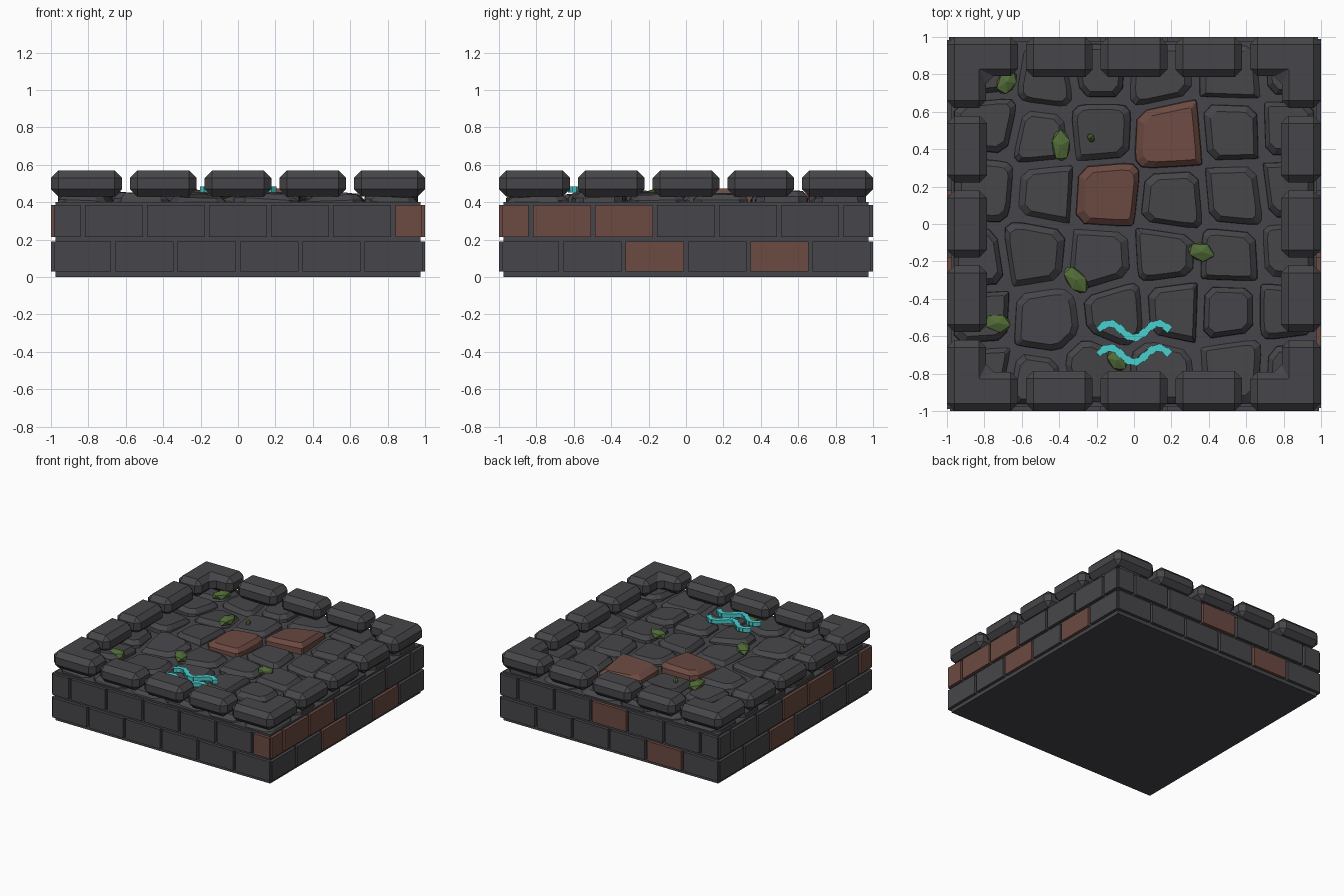
import bpy, bmesh, math, random
from mathutils import Vector, Matrix

if "Cube" in bpy.data.objects:
    bpy.data.objects.remove(bpy.data.objects["Cube"])

random.seed(4)


def material(name, rgb):
    m = bpy.data.materials.new(name)
    m.diffuse_color = (*rgb, 1)
    m.use_nodes = True
    m.node_tree.nodes["Principled BSDF"].inputs["Base Color"].default_value = m.diffuse_color
    return m


GREY = material("dark stone", (0.062, 0.062, 0.069))
RED = material("red brick", (0.15, 0.068, 0.054))
GREEN = material("moss green", (0.085, 0.15, 0.040))
CYAN = material("water cyan", (0.07, 0.62, 0.62))


def finish(bm, name, mats, bevel=0):
    bmesh.ops.recalc_face_normals(bm, faces=bm.faces)
    me = bpy.data.meshes.new(name)
    bm.to_mesh(me)
    bm.free()
    for m in mats:
        me.materials.append(m)
    ob = bpy.data.objects.new(name, me)
    bpy.context.collection.objects.link(ob)
    if bevel:
        mod = ob.modifiers.new("chamfer", "BEVEL")
        mod.width, mod.segments, mod.limit_method = bevel, 1, "ANGLE"
    return ob


def box(bm, lo, hi, mat=0, rot=Matrix()):
    lo, hi = Vector(lo), Vector(hi)
    size = Matrix.Diagonal((*(hi - lo), 1))
    geo = bmesh.ops.create_cube(bm, size=1, matrix=rot @ Matrix.Translation((lo + hi) / 2) @ size)
    for f in {f for v in geo["verts"] for f in v.link_faces}:
        f.material_index = mat


def loft(bm, low, high, mat=0):
    """Closed solid between two matching rings of points."""
    a = [bm.verts.new(p) for p in low]
    b = [bm.verts.new(p) for p in high]
    n = len(a)
    faces = [bm.faces.new(a[::-1]), bm.faces.new(b)]
    faces += [bm.faces.new((a[i], a[(i + 1) % n], b[(i + 1) % n], b[i])) for i in range(n)]
    for f in faces:
        f.material_index = mat


SIDES = [Matrix.Rotation(math.radians(90 * k), 4, "Z") for k in range(4)]

# Mortar core
bm = bmesh.new()
box(bm, (-0.975, -0.975, 0), (0.975, 0.975, 0.40))
finish(bm, "mortar_core", [GREY])

# Two staggered courses of bricks per side: front, right, back, left
LOWER = [-1 + i * 0.3333 for i in range(7)]
UPPER = [-1] + [-0.83 + i * 0.332 for i in range(6)] + [1]
red_lower = [(), (2, 4), (4,), (2,)]
red_upper = [(6,), (0, 1, 2), (3,), (3, 4, 6)]
bm = bmesh.new()
for k, rot in enumerate(SIDES):
    for edges, reds, z0, z1 in ((LOWER, red_lower[k], 0.03, 0.19), (UPPER, red_upper[k], 0.215, 0.385)):
        for i, (s0, s1) in enumerate(zip(edges, edges[1:])):
            a = s0 + 0.011 if s0 > -1 else -0.985
            b = s1 - 0.011 if s1 < 1 else 0.985
            box(bm, (a, -1, z0), (b, -0.96, z1), int(i in reds), rot)
finish(bm, "wall_bricks", [GREY, RED])

# Straight rim blocks, three per side
bm = bmesh.new()
for rot in SIDES:
    for x in (-0.4, 0, 0.4):
        box(bm, (x - 0.178, -1, 0.43), (x + 0.178, -0.785, 0.57), 0, rot)
finish(bm, "rim_blocks", [GREY], 0.04)

# L-shaped corner blocks
bm = bmesh.new()
ell = [(-1, -1), (-0.62, -1), (-0.62, -0.79), (-0.79, -0.79), (-0.79, -0.62), (-1, -0.62)]
for rot in SIDES:
    loft(bm, [rot @ Vector((x, y, 0.43)) for x, y in ell], [rot @ Vector((x, y, 0.57)) for x, y in ell])
finish(bm, "corner_blocks", [GREY], 0.04)

# Paving stones: cells around seed points, cut corners, tapered tops
SEEDS = [(-0.8, 0.83), (-0.46, 0.77), (-0.19, 0.82), (0.12, 0.8), (0.54, 0.8), (0.84, 0.82),
         (-0.77, 0.53), (-0.19, 0.5), (0.19, 0.48), (0.53, 0.51), (-0.5, 0.47), (0.83, 0.52),
         (-0.47, 0.17), (-0.16, 0.15), (0.21, 0.11), (0.54, 0.14), (-0.8, 0.2), (0.84, 0.18),
         (-0.53, -0.15), (-0.18, -0.18), (0.17, -0.16), (0.51, -0.17), (-0.86, -0.2), (0.84, -0.15),
         (-0.47, -0.52), (-0.09, -0.48), (0.21, -0.46), (0.5, -0.47), (-0.84, -0.5), (0.81, -0.47),
         (-0.82, -0.8), (-0.22, -0.79), (0.14, -0.79), (0.54, -0.76), (0.85, -0.78), (-0.52, -0.86)]
RED_STONES = (8, 13)


def clip(poly, n, d):
    """Keep the part of poly where p.n <= d."""
    out = []
    for p, q in zip(poly, poly[1:] + poly[:1]):
        a, b = p.dot(n) - d, q.dot(n) - d
        if a <= 0:
            out.append(p)
        if a * b < 0:
            out.append(p.lerp(q, a / (a - b)))
    return out


bm = bmesh.new()
seeds = [Vector(s) for s in SEEDS]
for i, s in enumerate(seeds):
    poly = [Vector(p) for p in ((-0.965, -0.965), (0.965, -0.965), (0.965, 0.965), (-0.965, 0.965))]
    gap = 0.008 if i in RED_STONES else 0.018
    for t in seeds:
        if t != s:
            n = (t - s).normalized()
            poly = clip(poly, n, n.dot((s + t) / 2) - gap)
    ring = []
    for j, p in enumerate(poly):
        ring += [p.lerp(poly[j - 1], 0.16), p.lerp(poly[(j + 1) % len(poly)], 0.16)]
    c = sum(ring, Vector((0, 0))) / len(ring)
    h = 0.465 if i in RED_STONES else random.uniform(0.43, 0.455)
    tilt = Vector((random.uniform(-0.06, 0.06), random.uniform(-0.06, 0.06)))
    mat = int(i in RED_STONES)
    mid = [(*(c + (p - c) * 0.97), h - 0.03 + tilt.dot(p - c)) for p in ring]
    top = [(*(c + (p - c) * 0.78), h + tilt.dot(p - c)) for p in ring]
    # side wall, then sloped shoulder and flat top
    loft(bm, [(*p, 0.38) for p in ring], mid, mat)
    loft(bm, mid, top, mat)
bmesh.ops.remove_doubles(bm, verts=bm.verts, dist=0.0005)
inner = [f for f in bm.faces if all(len(e.link_faces) > 2 for e in f.edges)]
bmesh.ops.delete(bm, geom=inner, context="FACES")
finish(bm, "paving_stones", [GREY, RED])

# Moss clumps: x, y, half length, half width, turn
bm = bmesh.new()
for x, y, a, b, turn in ((-0.68, 0.76, 0.08, 0.055, 60), (-0.39, 0.42, 0.095, 0.055, 92),
                         (-0.23, 0.46, 0.028, 0.02, 120), (0.36, -0.15, 0.08, 0.055, -15),
                         (-0.31, -0.30, 0.095, 0.055, -50), (-0.73, -0.53, 0.08, 0.055, -10),
                         (-0.09, -0.73, 0.07, 0.05, -45)):
    bmesh.ops.create_icosphere(bm, subdivisions=1, radius=1, matrix=(
        Matrix.Translation((x, y, 0.445)) @ Matrix.Rotation(math.radians(turn), 4, "Z")
        @ Matrix.Diagonal((a, b, 0.035, 1))))
finish(bm, "moss_clumps", [GREEN])

# Two wavy ripples made of short overlapping bars
bm = bmesh.new()
N = 18
for y0 in (-0.57, -0.70):
    pts = [Vector((x, y0 - 0.04 * math.cos(x * math.tau / 0.26), 0.468))
           for x in (-0.19 + 0.38 * i / N for i in range(N + 1))]
    for i, (p, q) in enumerate(zip(pts, pts[1:])):
        d = q - p
        rot = Matrix.Translation((p + q) / 2) @ Matrix.Rotation(math.atan2(d.y, d.x), 4, "Z")
        w = 0.021 if i % 2 else 0.016
        box(bm, (-d.length * 0.6, -w, -0.015), (d.length * 0.6, w, 0.017), 0, rot)
finish(bm, "water_ripples", [CYAN])
